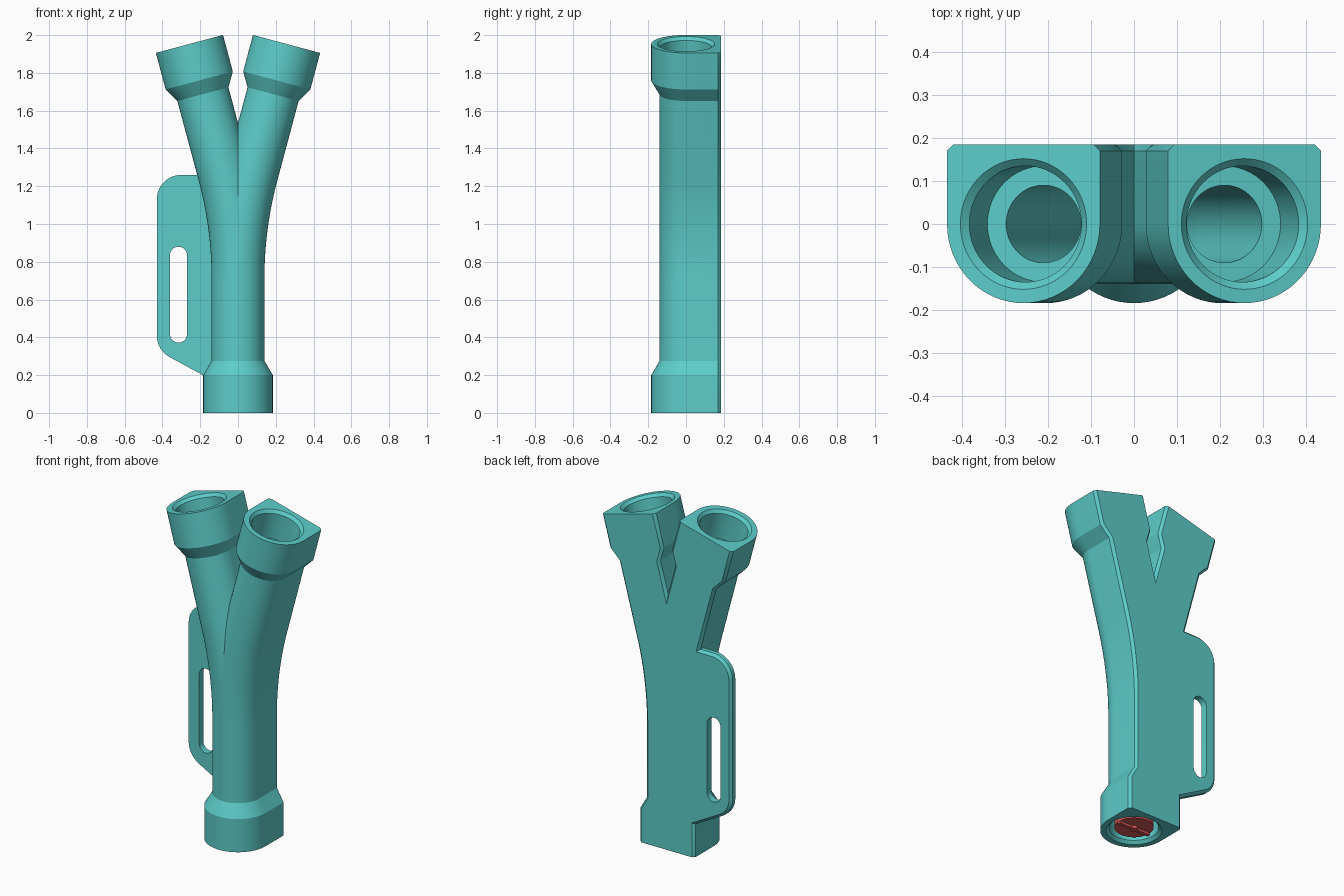
import bpy, bmesh, math
from mathutils import Vector

if "Cube" in bpy.data.objects:
    bpy.data.objects.remove(bpy.data.objects["Cube"])


def material(name, rgb):
    m = bpy.data.materials.new(name)
    m.diffuse_color = (*rgb, 1)
    m.use_nodes = True
    m.node_tree.nodes["Principled BSDF"].inputs["Base Color"].default_value = m.diffuse_color
    return m


TEAL = material("teal", (0.107, 0.604, 0.588))
RED = material("red", (0.66, 0.10, 0.095))

BACK, CHAMFER = 0.185, 0.015          # flat rear face and its edge chamfer
R_SOCKET, R_TUBE, R_BORE = 0.184, 0.14, 0.09

# Centre line: straight, 15 degree bend, straight
BEND, TANGENT, APEX = math.radians(15), 0.28, 0.994
RADIUS = TANGENT / math.tan(BEND / 2)
S1 = APEX - TANGENT
S2 = S1 + RADIUS * BEND
TOTAL = S2 + 0.993 - TANGENT


def path(s):
    """Centre point and lean angle at distance s along the centre line."""
    a = min(max((s - S1) / RADIUS, 0), BEND)
    x, z = RADIUS * (1 - math.cos(a)), S1 + RADIUS * math.sin(a)
    extra = s - S1 if s < S1 else max(s - S2, 0)
    return Vector((x + extra * math.sin(a), 0, z + extra * math.cos(a))), a


def d_section(r, n=32):
    """Half round front with a chamfered square back."""
    pts = [(r * math.cos(math.pi * i / n), -r * math.sin(math.pi * i / n)) for i in range(n + 1)]
    e, b = r - CHAMFER, BACK - CHAMFER
    return pts + [(-r, b), (-e, BACK), (e, BACK), (r, b)]


def circle(r, n=64):
    return [(r * math.cos(2 * math.pi * i / n), r * math.sin(2 * math.pi * i / n)) for i in range(n)]


def bridge(bm, rings):
    for a, b in zip(rings, rings[1:]):
        for i in range(len(a)):
            j = (i + 1) % len(a)
            bm.faces.new((a[i], a[j], b[j], b[i]))


def cap(bm, *rings):
    """Fill the flat area between closed loops."""
    edges = [bm.edges.get((r[i - 1], r[i])) for r in rings for i in range(len(r))]
    bmesh.ops.triangle_fill(bm, edges=edges, use_beauty=True)


def loft(bm, stations, section):
    rings = []
    for s, r in stations:
        c, a = path(s)
        u = Vector((math.cos(a), 0, -math.sin(a)))
        rings.append([bm.verts.new(c + u * p + Vector((0, q, 0))) for p, q in section(r)])
    bridge(bm, rings)
    return rings


def finish(bm, name, mat, angle=25):
    bmesh.ops.recalc_face_normals(bm, faces=bm.faces)
    mesh = bpy.data.meshes.new(name)
    bm.to_mesh(mesh)
    bm.free()
    mesh.materials.append(mat)
    ob = bpy.data.objects.new(name, mesh)
    bpy.context.collection.objects.link(ob)
    bpy.ops.object.select_all(action='DESELECT')
    bpy.context.view_layer.objects.active = ob
    ob.select_set(True)
    bpy.ops.object.shade_smooth_by_angle(angle=math.radians(angle))
    return ob


# Forked pipe: one hollow branch, trimmed at the centre plane and mirrored
bm = bmesh.new()
bend = [S1 + (S2 - S1) * i / 14 for i in range(15)]
outer_ends = [(0, R_SOCKET), (0.2, R_SOCKET), (0.275, R_TUBE)]
inner_ends = [(0, 0.152), (0.017, 0.135), (0.18, 0.135), (0.18, R_BORE)]


def stations(ends, r):
    return ends + [(s, r) for s in bend] + [(TOTAL - s, q) for s, q in reversed(ends)]


outer = loft(bm, stations(outer_ends, R_TUBE), d_section)
inner = loft(bm, stations(inner_ends, R_BORE), circle)
for k in (0, -1):
    cap(bm, outer[k], inner[k])
bmesh.ops.recalc_face_normals(bm, faces=bm.faces)
bmesh.ops.bisect_plane(bm, geom=bm.verts[:] + bm.edges[:] + bm.faces[:], dist=1e-5,
                       plane_co=(0, 0, 0), plane_no=(1, 0, 0), clear_inner=True)
bmesh.ops.mirror(bm, geom=bm.verts[:] + bm.edges[:] + bm.faces[:], axis='X', merge_dist=1e-4)
bmesh.ops.remove_doubles(bm, verts=bm.verts, dist=1e-5)
finish(bm, "forked_pipe", TEAL)


# Side handle: rounded plate with a slot, chamfered on the rear outer edge
def arc(cx, cz, r, a0, a1, n=14):
    return [(cx + r * math.cos(math.radians(a0 + (a1 - a0) * i / n)),
             cz + r * math.sin(math.radians(a0 + (a1 - a0) * i / n))) for i in range(n + 1)]


def handle_outline(inset):
    r = 0.13 - inset
    pts = [(-0.1, 1.26 - inset)] + arc(-0.30, 1.13, r, 90, 180) + arc(-0.30, 0.41, r, 180, 241.4)
    x, z = pts[-1]
    return pts + [(-0.1, z - (-0.1 - x) * math.tan(math.radians(28.6)))]


def ring(bm, pts, y):
    return [bm.verts.new((x, y, z)) for x, z in pts]


bm = bmesh.new()
FRONT = 0.145
rim = [ring(bm, handle_outline(d), y) for d, y in ((0, FRONT), (0, BACK - CHAMFER), (CHAMFER, BACK))]
slot_pts = arc(-0.315, 0.835, 0.045, 0, 180) + arc(-0.315, 0.417, 0.045, 180, 360)
slot = [ring(bm, slot_pts, y) for y in (FRONT, BACK)]
bridge(bm, rim)
bridge(bm, slot)
cap(bm, rim[0], slot[0])
cap(bm, rim[-1], slot[-1])
finish(bm, "side_handle", TEAL)


# Red plug inside the lower socket, with a cross bar and a hub
def cylinder(bm, r, z0, z1, n=48):
    rings = [[bm.verts.new((x, y, z)) for x, y in circle(r, n)] for z in (z0, z1)]
    bridge(bm, rings)
    for k in rings:
        bm.faces.new(k)


bm = bmesh.new()
cylinder(bm, 0.107, 0.02, 0.18)
finish(bm, "plug", RED)
bm = bmesh.new()
cylinder(bm, 0.022, 0.003, 0.03, 24)
finish(bm, "plug_hub", RED)
bm = bmesh.new()
bmesh.ops.create_cube(bm, size=1)
bmesh.ops.scale(bm, vec=(0.21, 0.02, 0.024), verts=bm.verts)
bmesh.ops.translate(bm, vec=(0, 0, 0.018), verts=bm.verts)
finish(bm, "plug_bar", RED)
